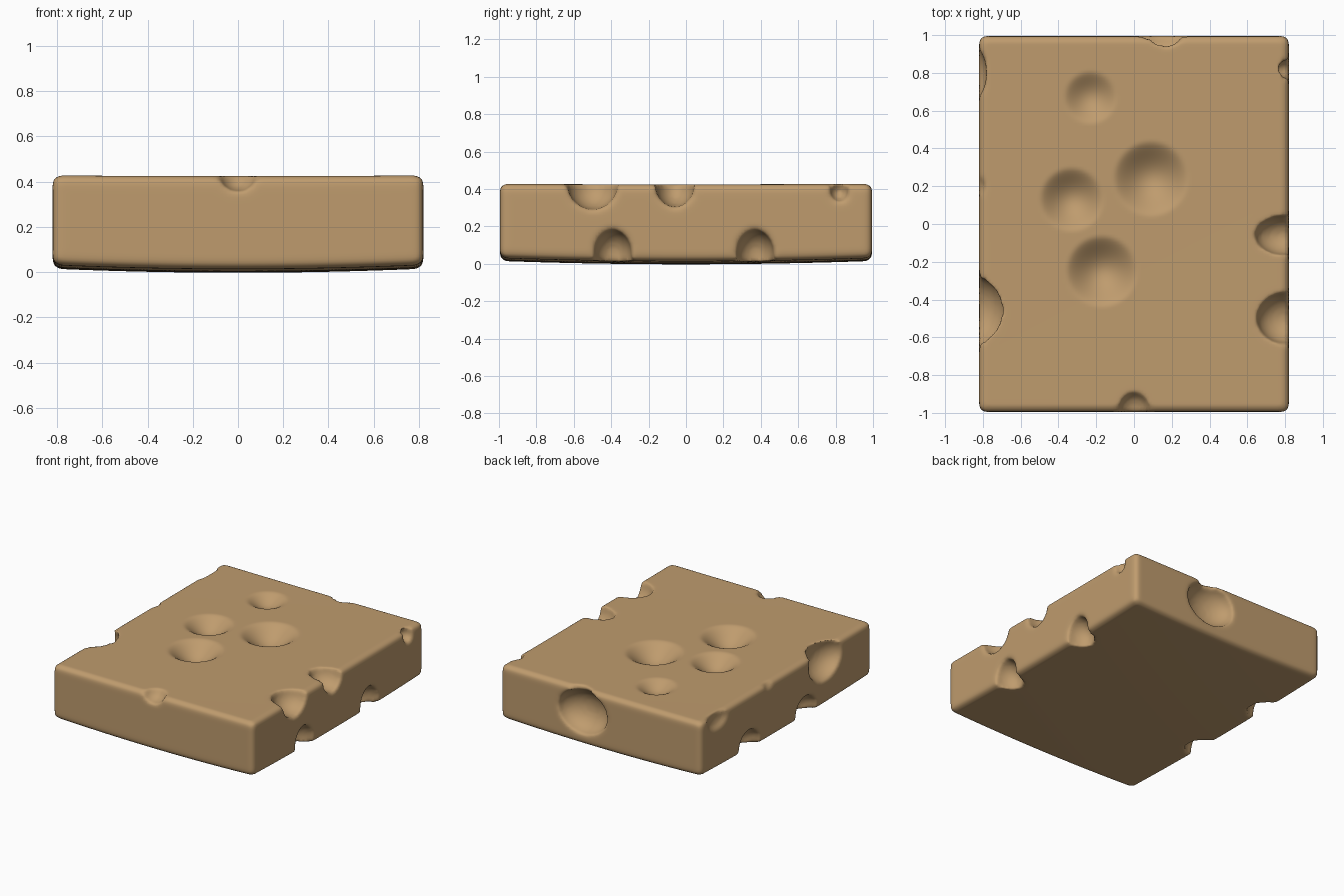
import bpy, bmesh, math
from mathutils import Matrix, Vector

if "Cube" in bpy.data.objects:
    bpy.data.objects.remove(bpy.data.objects["Cube"])

W, L, H = 0.82, 0.995, 0.42   # half width, half length, height

# Rounded slab
bpy.ops.mesh.primitive_cube_add(size=1, location=(0, 0, H / 2))
slab = bpy.context.object
slab.name = "cheese_slab"
slab.data.transform(Matrix.Diagonal((2 * W, 2 * L, H, 1)))

# Bites out of the edges: (centre, radii)
bites = [
    ((0.80, -0.50, 0.42), (0.15, 0.135, 0.14)),   # right side, top edge
    ((0.80, -0.06, 0.42), (0.16, 0.105, 0.125)),
    ((0.82, 0.82, 0.38), (0.075, 0.05, 0.06)),
    ((0.81, -0.39, 0.04), (0.13, 0.10, 0.13)),    # right side, bottom edge
    ((0.81, 0.37, 0.04), (0.13, 0.10, 0.13)),
    ((-0.84, -0.46, 0.34), (0.16, 0.19, 0.16)),   # left side
    ((-0.85, 0.80, 0.38), (0.07, 0.14, 0.09)),
    ((-0.84, 0.20, 0.42), (0.05, 0.06, 0.05)),
    ((-0.81, 0.42, 0.03), (0.12, 0.12, 0.12)),
    ((-0.81, -0.24, 0.03), (0.12, 0.12, 0.12)),
    ((0.15, 1.00, 0.245), (0.20, 0.14, 0.165)),   # back hole
    ((0.17, 1.00, 0.42), (0.09, 0.06, 0.05)),
    ((0.0, -0.99, 0.43), (0.085, 0.10, 0.08)),    # front nick
]
bm = bmesh.new()
for c, r in bites:
    bmesh.ops.create_icosphere(bm, subdivisions=3, radius=1,
                               matrix=Matrix.Translation(c) @ Matrix.Diagonal((*r, 1)))
me = bpy.data.meshes.new("bite_cutters")
bm.to_mesh(me)
bm.free()
cutter = bpy.data.objects.new("bite_cutters", me)
cutter.hide_render = True
bpy.context.collection.objects.link(cutter)

# Round the edges, carve, then remesh and soften the rims
bev = slab.modifiers.new("bevel", 'BEVEL')
bev.width, bev.segments = 0.035, 4
cut = slab.modifiers.new("bites", 'BOOLEAN')
cut.operation, cut.solver, cut.object = 'DIFFERENCE', 'EXACT', cutter
cut.use_self = True
rem = slab.modifiers.new("remesh", 'REMESH')
rem.mode, rem.voxel_size = 'VOXEL', 0.015
smo = slab.modifiers.new("soften", 'SMOOTH')
smo.factor, smo.iterations = 0.5, 6
dg = bpy.context.evaluated_depsgraph_get()
mesh = bpy.data.meshes.new_from_object(slab.evaluated_get(dg))
slab.modifiers.clear()
slab.data = mesh
bpy.data.objects.remove(cutter)

# Soft round dents in the top, and slightly bowed faces: (x, y, radius, depth)
dents = [(-0.23, 0.67, 0.14, 0.06), (-0.33, 0.13, 0.17, 0.085),
         (0.09, 0.24, 0.20, 0.10), (-0.17, -0.25, 0.19, 0.10)]
for v in mesh.vertices:
    x, y, z = v.co
    if z > H / 2:
        for dx, dy, r, d in dents:
            q = ((x - dx) ** 2 + (y - dy) ** 2) / r ** 2
            if q < 1:
                z -= d * (1 - q) ** 1.6
    t = z / H
    bow = (x / W) ** 2 + (y / L) ** 2
    z += (1 - t) * 0.010 * bow + t * (0.006 - 0.006 * bow)
    v.co.z = z

mat = bpy.data.materials.new("tan_cheese")
mat.diffuse_color = (0.52, 0.33, 0.155, 1)
mat.use_nodes = True
mat.node_tree.nodes["Principled BSDF"].inputs["Base Color"].default_value = mat.diffuse_color
mesh.materials.clear()
mesh.materials.append(mat)
for p in mesh.polygons:
    p.material_index = 0
    p.use_smooth = True
